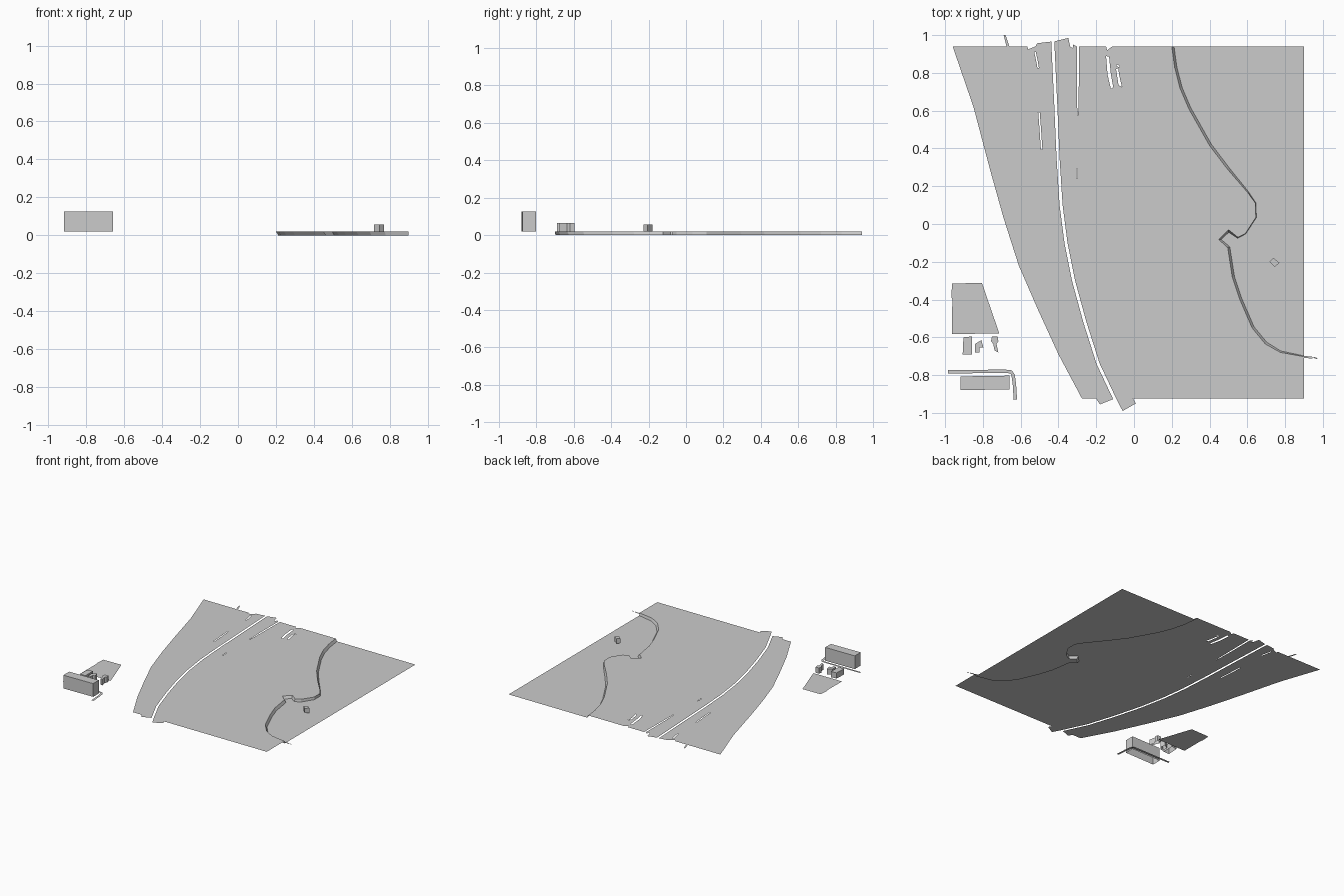
import bpy, bmesh
from mathutils import Vector

if "Cube" in bpy.data.objects:
    bpy.data.objects.remove(bpy.data.objects["Cube"])

LAND_Z = 0.02


def finish(name, bm):
    me = bpy.data.meshes.new(name)
    bm.to_mesh(me)
    bm.free()
    ob = bpy.data.objects.new(name, me)
    bpy.context.collection.objects.link(ob)
    return ob


def offset(path, widths):
    """Shift a 2D path sideways (to the left of its heading)."""
    out = []
    for i, p in enumerate(path):
        a, b = Vector(path[max(i - 1, 0)]), Vector(path[min(i + 1, len(path) - 1)])
        t = (b - a).normalized()
        w = widths[i] if isinstance(widths, list) else widths
        out.append((p[0] - t.y * w, p[1] + t.x * w))
    return out


def sheet(name, outline, z=LAND_Z, holes=()):
    """Flat filled outline, optionally with holes."""
    bm = bmesh.new()
    for loop in [outline, *holes]:
        vs = [bm.verts.new((x, y, z)) for x, y in loop]
        for i, v in enumerate(vs):
            bm.edges.new((vs[i - 1], v))
    bmesh.ops.triangle_fill(bm, use_beauty=True, edges=bm.edges[:], normal=(0, 0, 1))
    for f in bm.faces:
        f.normal_update()
        if f.normal.z < 0:
            f.normal_flip()
    return finish(name, bm)


def building(name, plan, top, base=LAND_Z):
    """Walls and roof over a plan listed counter-clockwise, open underneath."""
    bm = bmesh.new()
    lo = [bm.verts.new((x, y, base)) for x, y in plan]
    hi = [bm.verts.new((x, y, top)) for x, y in plan]
    bm.faces.new(hi)
    for i in range(len(plan)):
        bm.faces.new((lo[i - 1], lo[i], hi[i], hi[i - 1]))
    return finish(name, bm)


def sliver(path, w):
    return offset(path, w) + offset(path, -w)[::-1]


# Road gap centre line, north to south
gap = [(-.43, .966), (-.415, .65), (-.402, .35), (-.386, .1), (-.36, -.1),
       (-.32, -.3), (-.26, -.52), (-.19, -.74), (-.103, -.924)]
gap_east, gap_west = offset(gap, .008), offset(gap, -.008)

# West land with road stubs
west = [(-.275, -.925), (-.40, -.69), (-.51, -.45), (-.61, -.22), (-.69, .03),
        (-.76, .28), (-.85, .62), (-.96, .94), (-.565, .94), (-.56, .925),
        (-.522, .94), (-.512, .957)]
sheet("west_land", west + gap_west + [(-.18, -.955), (-.20, -.925)],
      holes=[sliver([(-.524, .91), (-.515, .87), (-.507, .825)], .004),
             sliver([(-.503, .59), (-.496, .5), (-.489, .395)], .004)])

# Shoreline, north to south, with bank width at each point
shore = [(.20, .94), (.215, .83), (.243, .72), (.29, .61), (.40, .415), (.495, .29),
         (.603, .165), (.643, .11), (.645, .035), (.59, -.05), (.55, -.07),
         (.50, -.03), (.448, -.082), (.496, -.125), (.52, -.28), (.558, -.395),
         (.625, -.55), (.695, -.635), (.775, -.68), (.90, -.702)]
widths = [.012] * 6 + [.006] + [.003] * 3 + [.006, .014, .014] + [.012] * 5 + [.008, .004]
water_line = offset(shore, widths)
water_line[0] = (water_line[0][0], .94)
water_line[-1] = (.90, water_line[-1][1])

# East land with road stubs, notches and narrow holes
south = [(.90, -.925), (-.005, -.925), (.01, -.95), (-.06, -.99)]
north = [(-.348, .985), (-.338, .94), (-.325, .93), (-.322, .95), (-.292, .94)]
slot = [(-.303, .94), (-.303, .70), (-.299, .565), (-.294, .60), (-.290, .94)]
notch = [(-.148, .94), (-.142, .92), (-.122, .935), (-.115, .94)]
east = gap_east[::-1] + north[:-1] + slot + notch + shore + south
sheet("east_land", east, holes=[
    [(-.148, .89), (-.140, .79), (-.122, .715), (-.110, .725), (-.122, .79), (-.132, .885)],
    [(-.095, .82), (-.082, .735), (-.064, .725), (-.079, .79), (-.083, .825)],
    sliver([(-.092, .842), (-.078, .832)], .004),
    sliver([(-.302, .29), (-.302, .24)], .002)])

# Water surface, lower than the land
sheet("water", water_line + [(.90, .94)], z=0)

# Sloping bank between land and water
bm = bmesh.new()
hi = [bm.verts.new((x, y, LAND_Z)) for x, y in shore]
lo = [bm.verts.new((x, y, 0)) for x, y in water_line]
for i in range(len(shore) - 1):
    bm.faces.new((hi[i], lo[i], lo[i + 1], hi[i + 1]))
finish("shore_bank", bm)

# Bank scraps past the tile edge and stray road end
sheet("bank_scrap_1", sliver([(.89, -.702), (.945, -.708)], .005), z=.014)
sheet("bank_scrap_2", sliver([(.95, -.706), (.97, -.712)], .003), z=.014)
sheet("road_scrap", [(-.69, 1.0), (-.68, 1.0), (-.66, .94), (-.675, .94)])

# Detached plot and bent path in the south-west
sheet("plot", [(-.963, -.315), (-.805, -.312), (-.713, -.58), (-.963, -.582),
               (-.962, -.40), (-.967, -.385)])
path = [(-.985, -.782), (-.68, -.78), (-.65, -.783), (-.64, -.80), (-.633, -.85), (-.628, -.93)]
sheet("bent_path", sliver(path, .009))

# Buildings
building("long_building", [(-.918, -.88), (-.66, -.875), (-.66, -.803), (-.918, -.807)], .125)
building("small_building_1", [(-.907, -.69), (-.857, -.69), (-.857, -.595), (-.903, -.60)], .065)
building("small_building_2", [(-.842, -.68), (-.818, -.68), (-.818, -.655), (-.797, -.655),
                              (-.808, -.615), (-.842, -.635)], .065)
building("small_building_3", [(-.738, -.67), (-.718, -.68), (-.728, -.635), (-.718, -.62),
                              (-.722, -.595), (-.752, -.595), (-.757, -.62), (-.745, -.635)], .065)
building("waterside_hut", [(.717, -.20), (.745, -.228), (.77, -.205), (.738, -.18)], .057)
